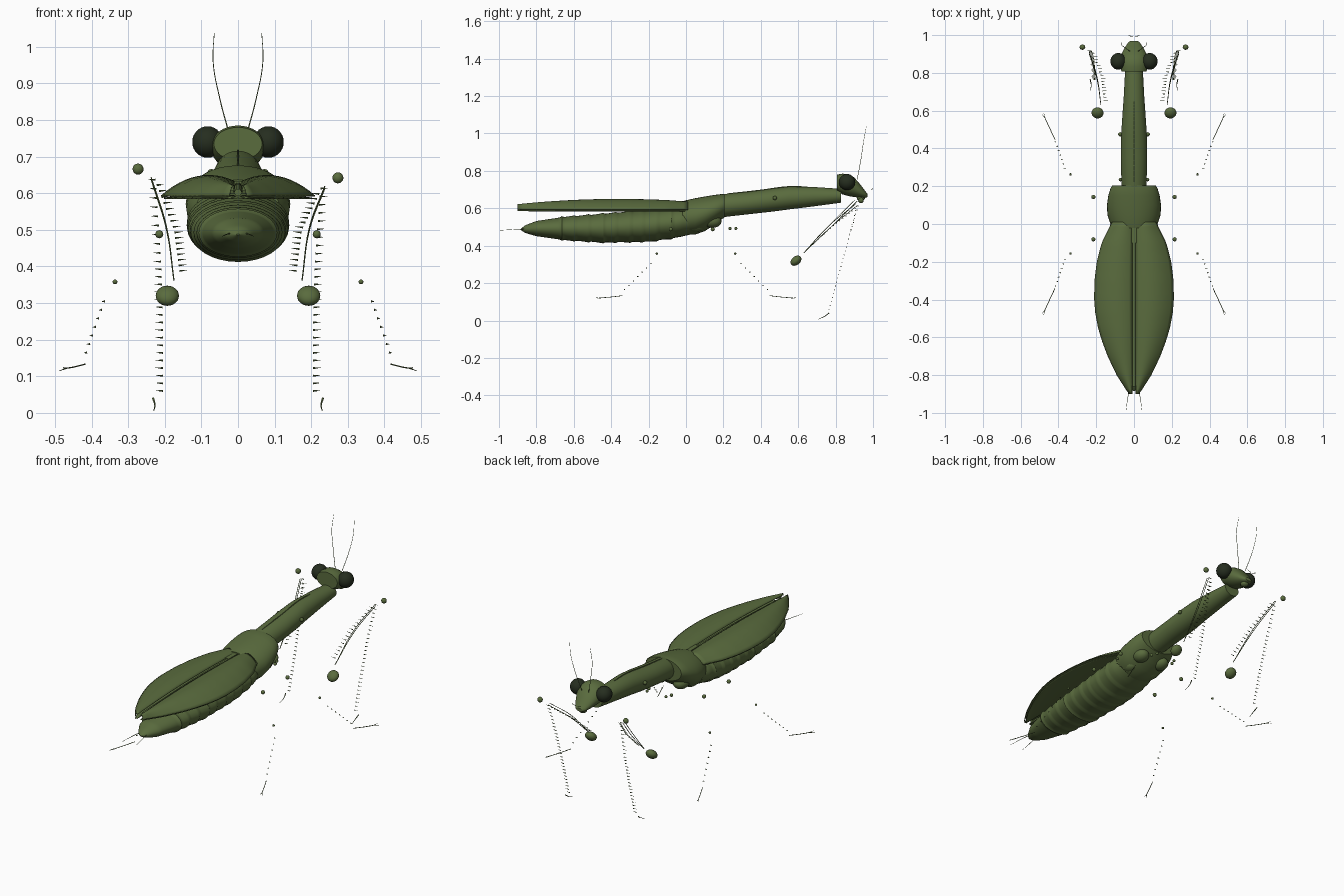
import bpy, bmesh, math
from mathutils import Vector

cube = bpy.data.objects.get("Cube")
if cube:
    bpy.data.objects.remove(cube)


def material(name, rgb):
    m = bpy.data.materials.new(name)
    m.use_nodes = True
    m.diffuse_color = (*rgb, 1)
    m.node_tree.nodes["Principled BSDF"].inputs["Base Color"].default_value = (*rgb, 1)
    return m


GREEN = material("leaf green", (0.102, 0.149, 0.048))
EYE = material("eye black green", (0.019, 0.027, 0.014))


def finish(name, bm, mat=GREEN, angle=35):
    bmesh.ops.recalc_face_normals(bm, faces=bm.faces)
    mesh = bpy.data.meshes.new(name)
    bm.to_mesh(mesh)
    bm.free()
    mesh.materials.append(mat)
    ob = bpy.data.objects.new(name, mesh)
    bpy.context.collection.objects.link(ob)
    bpy.ops.object.select_all(action='DESELECT')
    ob.select_set(True)
    bpy.context.view_layer.objects.active = ob
    bpy.ops.object.shade_smooth_by_angle(angle=math.radians(angle))
    return ob


def sample(table, t):
    """Linear lookup in rows of (key, values...) with rising keys."""
    for a, b in zip(table, table[1:]):
        if t <= b[0]:
            k = max(0, (t - a[0]) / (b[0] - a[0]))
            return [p + (q - p) * k for p, q in zip(a[1:], b[1:])]
    return list(table[-1][1:])


def loft(name, stations, sides=32):
    """Skin ellipses given as (y, z_bottom, z_top, half_width)."""
    bm = bmesh.new()
    rings = []
    for y, lo, hi, w in stations:
        ring = []
        for i in range(sides):
            a = math.tau * i / sides
            ring.append(bm.verts.new((w * math.cos(a), y, (lo + hi) / 2 + (hi - lo) / 2 * math.sin(a))))
        rings.append(ring)
    for r, s in zip(rings, rings[1:]):
        for i in range(sides):
            j = (i + 1) % sides
            bm.faces.new((r[i], r[j], s[j], s[i]))
    bm.faces.new(rings[0])
    bm.faces.new(rings[-1])
    finish(name, bm)


def ball(name, pos, radii, mat=GREEN, segs=20, tilt=0):
    bm = bmesh.new()
    bmesh.ops.create_uvsphere(bm, u_segments=segs, v_segments=segs // 2, radius=1)
    ob = finish(name, bm, mat, 60)
    ob.location, ob.scale = pos, radii
    ob.rotation_euler.x = tilt


def tube(name, points, radius, tip=1.0):
    cu = bpy.data.curves.new(name, 'CURVE')
    cu.dimensions = '3D'
    cu.bevel_depth = radius
    cu.bevel_resolution = 1
    cu.resolution_u = 6
    cu.use_fill_caps = True
    sp = cu.splines.new('BEZIER')
    sp.bezier_points.add(len(points) - 1)
    for i, (bp, p) in enumerate(zip(sp.bezier_points, points)):
        bp.co = p
        bp.handle_left_type = bp.handle_right_type = 'AUTO'
        bp.radius = 1 + (tip - 1) * i / (len(points) - 1)
    cu.materials.append(GREEN)
    ob = bpy.data.objects.new(name, cu)
    bpy.context.collection.objects.link(ob)


def spines(name, path, count, direction, length, radius):
    """A row of small cones along a polyline of (t, x, y, z)."""
    bm = bmesh.new()
    d = Vector(direction).normalized()
    turn = d.to_track_quat('Z', 'Y').to_matrix().to_4x4()
    for i in range(count):
        m = turn.copy()
        m.translation = Vector(sample(path, i / (count - 1))) + d * length / 2
        bmesh.ops.create_cone(bm, cap_ends=True, segments=6, radius1=radius,
                              radius2=0, depth=length, matrix=m)
    finish(name, bm)


# Abdomen: tapered body with overlapping rings
profile = [(-0.885, 0.482, 0.492, 0.006), (-0.86, 0.465, 0.512, 0.035), (-0.8, 0.448, 0.535, 0.07),
           (-0.66, 0.428, 0.556, 0.105), (-0.45, 0.415, 0.572, 0.125), (-0.2, 0.419, 0.594, 0.138),
           (-0.03, 0.444, 0.61, 0.135), (0.1, 0.475, 0.61, 0.1)]
stations = []
for i in range(90):
    y = -0.885 + 0.985 * i / 89
    lo, hi, w = sample(profile, y)
    bump = 0.006 * (((y + 0.66) / 0.073) % 1) ** 2 if -0.67 < y < -0.05 else 0
    stations.append((y, lo + 0.003 - bump, hi - 0.003 + bump, w - 0.002 + bump))
loft("abdomen", stations)

# Thorax, long neck plate and head
loft("thorax", [(-0.02, 0.46, 0.637, 0.117), (0, 0.458, 0.643, 0.125), (0.05, 0.46, 0.654, 0.141),
                (0.1, 0.478, 0.663, 0.143), (0.15, 0.51, 0.671, 0.136), (0.19, 0.54, 0.676, 0.124),
                (0.205, 0.55, 0.675, 0.114)])
loft("neck", [(0.1, 0.53, 0.65, 0.06), (0.2, 0.553, 0.676, 0.066), (0.35, 0.57, 0.69, 0.07),
              (0.46, 0.582, 0.705, 0.069), (0.55, 0.594, 0.716, 0.063), (0.68, 0.61, 0.714, 0.054),
              (0.83, 0.63, 0.704, 0.046)])
tube("neck_ridge", [(0, 0.22, 0.677), (0, 0.4, 0.697), (0, 0.55, 0.716), (0, 0.65, 0.714)], 0.003)
loft("head", [(0.808, 0.69, 0.78, 0.066), (0.835, 0.675, 0.785, 0.073), (0.87, 0.665, 0.783, 0.074),
              (0.9, 0.66, 0.764, 0.066), (0.935, 0.656, 0.724, 0.048), (0.96, 0.656, 0.69, 0.032),
              (0.97, 0.66, 0.678, 0.018)])
ball("mouth", (0, 0.935, 0.655), (0.022, 0.022, 0.016))


# Wings: domed covers over flatter hind wings
outline = [(-0.9, 0.024), (-0.87, 0.045), (-0.8, 0.09), (-0.7, 0.138), (-0.62, 0.168), (-0.55, 0.189),
           (-0.47, 0.204), (-0.4, 0.21), (-0.3, 0.208), (-0.2, 0.196), (-0.1, 0.17), (-0.04, 0.14), (0.01, 0.115)]


def wing(name, side, inset, base, dome):
    bm = bmesh.new()
    rows = []
    for i in range(37):
        y = -0.9 + 0.91 * i / 36
        w = max(0.022, sample(outline, y)[0] - inset)
        h = dome * (0.43 + 0.57 * w / 0.21)
        row = []
        for j in range(13):
            u = j / 12
            z = base + h * (1 - ((u - 0.35) / 0.65) ** 2)
            row.append(bm.verts.new((side * (0.01 + (w - 0.01) * u), y, z)))
        rows.append(row)
    for r, s in zip(rows, rows[1:]):
        for j in range(12):
            bm.faces.new((r[j], r[j + 1], s[j + 1], s[j]))
    ob = finish(name, bm)
    mod = ob.modifiers.new("thickness", 'SOLIDIFY')
    mod.thickness = 0.004
    mod.offset = 0


bm = bmesh.new()
bmesh.ops.create_cube(bm, size=1)
spacer = finish("wing_joint", bm)
spacer.location, spacer.scale = (0, -0.03, 0.61), (0.024, 0.14, 0.045)
tube("back_ridge", [(0, -0.1, 0.618), (0, -0.45, 0.618), (0, -0.86, 0.602)], 0.011)

# Paired parts
for side, label, lift in ((1, "left", -0.012), (-1, "right", 0.012)):
    def at(x, y, z):
        return (side * x, y, z)

    def row(*pts):
        return [(i / (len(pts) - 1), *at(*p)) for i, p in enumerate(pts)]

    wing(label + "_wing_cover", side, 0, 0.592, 0.056)
    wing(label + "_hind_wing", side, 0.008, 0.586, 0.01)
    ball(label + "_eye", at(0.083, 0.861, 0.74), (0.042, 0.044, 0.043), EYE, 28)
    tube(label + "_antenna", [at(0.022, 0.915, 0.755), at(0.05, 0.935, 0.86),
                              at(0.068, 0.95, 0.96), at(0.065, 0.964, 1.037)], 0.0016, 0.5)
    tube(label + "_palp", [at(0.006, 0.994, 0.7), at(0.028, 0.996, 0.708)], 0.0015)
    tube(label + "_cercus", [at(0.022, -0.86, 0.49), at(0.033, -0.92, 0.487), at(0.043, -0.995, 0.482)],
         0.002, 0.3)

    # Body joints
    ball(label + "_front_coxa", at(0.073, 0.475, 0.655), (0.011,) * 3)
    ball(label + "_mid_coxa", at(0.068, 0.14, 0.53), (0.042, 0.05, 0.035))
    ball(label + "_hind_coxa", at(0.065, 0.05, 0.505), (0.04, 0.05, 0.032))
    ball(label + "_neck_joint", at(0.072, 0.235, 0.492), (0.009,) * 3)
    ball(label + "_neck_joint_tip", at(0.06, 0.267, 0.492), (0.008,) * 3)

    # Grasping leg: joints, paired ridges, two spine rows and claw
    ball(label + "_front_knee", at(0.273, 0.936, 0.654 + lift), (0.015, 0.014, 0.015))
    ball(label + "_front_femur_base", at(0.193, 0.588, 0.32), (0.032, 0.033, 0.023), tilt=0.7)
    for k in (0, 1):
        off = 0.012 * k
        tube(label + "_femur_ridge", [at(0.237, 0.914 - off, 0.625 + lift + off * 0.5),
                                      at(0.195, 0.775 - off, 0.5 + off * 0.5),
                                      at(0.175, 0.63, 0.362)], 0.0017)
    spines(label + "_femur_spines", row((0.222, 0.905, 0.61 + lift), (0.175, 0.78, 0.5), (0.16, 0.655, 0.388)),
           16, (-side, 0, 0.1), 0.024, 0.0028)
    spines(label + "_front_tibia_spines", row((0.225, 0.92, 0.625 + lift), (0.21, 0.865, 0.42),
                                              (0.205, 0.815, 0.24), (0.205, 0.765, 0.06)),
           27, (side, 0, 0.05), 0.022, 0.0028)
    tube(label + "_front_claw", [at(0.232, 0.765, 0.04), at(0.227, 0.74, 0.022), at(0.23, 0.705, 0.006)],
         0.003, 0.3)

    # Walking legs: the hind pair mirrors the middle pair
    for leg, hip, flip in (("mid", 0.143, False), ("hind", -0.081, True)):
        def pt(x, y, z):
            return at(x, 0.107 - y if flip else y, z)

        name = label + "_" + leg
        ball(name + "_hip_joint", at(0.215, hip, 0.488), (0.011,) * 3)
        ball(name + "_knee", pt(0.336, 0.263, 0.358), (0.0065,) * 3)
        ends = [(0, *pt(0.363, 0.295, 0.305)), (1, *pt(0.412, 0.435, 0.165))]
        spines(name + "_tibia_spines", ends, 7, (side, 0, -0.1), 0.01, 0.0035)
        tube(name + "_foot", [pt(0.418, 0.447, 0.133), pt(0.45, 0.515, 0.125), pt(0.475, 0.57, 0.121)],
             0.0018)
        for dx, dy, dz in ((0.014, 0.012, -0.006), (0.004, 0.018, 0.004)):
            tube(name + "_claw", [pt(0.47, 0.56, 0.121), pt(0.474 + dx, 0.57 + dy, 0.121 + dz)], 0.0016, 0.4)
